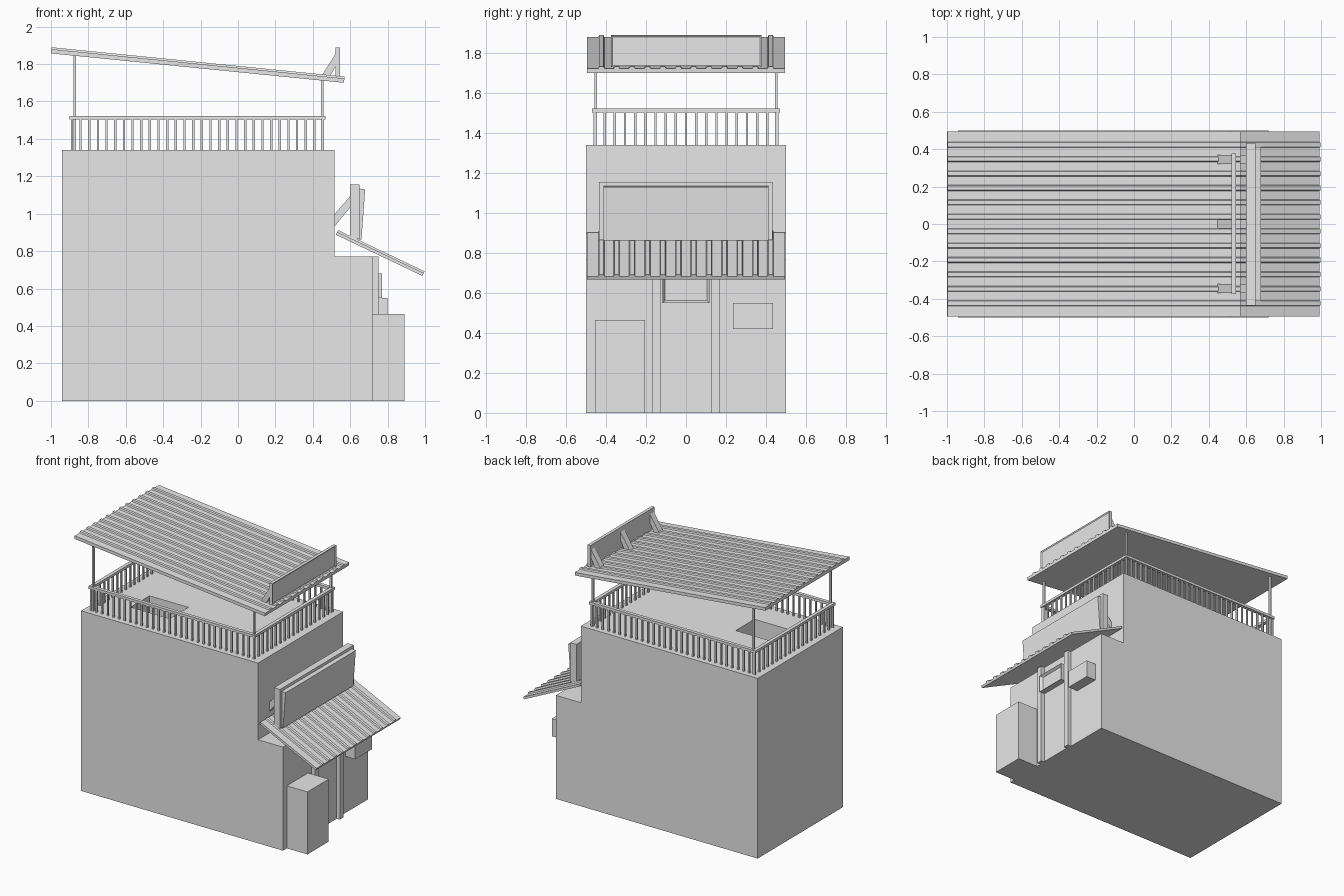
import bpy, bmesh
from mathutils import Vector

cube = bpy.data.objects.get("Cube")
if cube:
    bpy.data.objects.remove(cube, do_unlink=True)

grey = bpy.data.materials.new("plain_grey")
grey.use_nodes = True
grey.diffuse_color = (0.8, 0.8, 0.8, 1)
grey.node_tree.nodes["Principled BSDF"].inputs["Base Color"].default_value = (0.8, 0.8, 0.8, 1)


def finish(name, bm):
    bmesh.ops.recalc_face_normals(bm, faces=bm.faces)
    mesh = bpy.data.meshes.new(name)
    bm.to_mesh(mesh)
    bm.free()
    mesh.materials.append(grey)
    obj = bpy.data.objects.new(name, mesh)
    bpy.context.collection.objects.link(obj)
    return obj


def add_prism(bm, points, sweep):
    """Close a polygon and sweep it along a vector."""
    face = bm.faces.new([bm.verts.new(p) for p in points])
    ext = bmesh.ops.extrude_face_region(bm, geom=[face], use_keep_orig=True)
    verts = [g for g in ext["geom"] if isinstance(g, bmesh.types.BMVert)]
    bmesh.ops.translate(bm, verts=verts, vec=sweep)


def add_box(bm, x, y, z):
    add_prism(bm, [(x[0], y[0], z[0]), (x[1], y[0], z[0]),
                   (x[1], y[1], z[0]), (x[0], y[1], z[0])], (0, 0, z[1] - z[0]))


def box(name, x, y, z):
    bm = bmesh.new()
    add_box(bm, x, y, z)
    return finish(name, bm)


def side_profile(name, xz, y):
    bm = bmesh.new()
    add_prism(bm, [(px, y[0], pz) for px, pz in xz], (0, y[1] - y[0], 0))
    return finish(name, bm)


def framed_panel(name, x, y, z, border, depth):
    """Box with a recessed field on its +x face."""
    bm = bmesh.new()
    add_box(bm, x, y, z)
    bmesh.ops.recalc_face_normals(bm, faces=bm.faces)
    front = max(bm.faces, key=lambda f: f.calc_center_median().x)
    bmesh.ops.inset_region(bm, faces=[front], thickness=border)
    bmesh.ops.translate(bm, verts=front.verts, vec=(-depth, 0, 0))
    return finish(name, bm)


def ribbed_sheet(name, start, end, thick, rib_h=0.01, half=0.495):
    """Flat-bottomed sheet with raised ribs running down the slope."""
    a, b = Vector((start[0], 0, start[1])), Vector((end[0], 0, end[1]))
    normal = (b - a).cross(Vector((0, -1, 0))).normalized()
    if normal.z < 0:
        normal.negate()
    outline = [(-half, -thick), (-half, -rib_h)]
    for i in range(12):
        c = (i - 5.5) * 0.077
        outline += [(c - 0.015, -rib_h), (c - 0.011, 0), (c + 0.011, 0), (c + 0.015, -rib_h)]
    outline += [(half, -rib_h), (half, -thick)]
    bm = bmesh.new()
    add_prism(bm, [a + normal * h + Vector((0, y, 0)) for y, h in outline], b - a)
    return finish(name, bm)


# Stepped building body with a stair hatch cut into the deck
body = side_profile("building_body", [(-0.94, 0), (0.72, 0), (0.72, 0.77), (0.515, 0.77),
                                      (0.515, 1.34), (-0.94, 1.34)], (-0.5, 0.5))
cutter = box("hatch_cutter", (-0.70, -0.38), (-0.26, -0.04), (1.1, 1.5))
cutter.hide_render = True
cutter.hide_viewport = True
cutter.display_type = 'WIRE'
cut = body.modifiers.new("hatch", 'BOOLEAN')
cut.operation = 'DIFFERENCE'
cut.solver = 'EXACT'
cut.object = cutter
bpy.context.view_layer.update()
body_mesh = bpy.data.meshes.new_from_object(body.evaluated_get(bpy.context.evaluated_depsgraph_get()))
body.modifiers.clear()
body.data = body_mesh
bpy.data.objects.remove(cutter, do_unlink=True)

# Entrance: door, door posts, framed transom, crate and wall box
box("door", (0.715, 0.725), (-0.12, 0.12), (0, 0.55))
box("left_door_post", (0.71, 0.75), (0.125, 0.167), (0, 0.77))
box("right_door_post", (0.71, 0.75), (-0.167, -0.125), (0, 0.77))
framed_panel("transom", (0.71, 0.77), (-0.117, 0.117), (0.55, 0.68), 0.018, 0.02)
box("crate", (0.715, 0.89), (-0.455, -0.205), (0, 0.465))
box("wall_box", (0.71, 0.80), (0.235, 0.435), (0.42, 0.55))

# Ribbed roofs
ribbed_sheet("main_roof", (-0.997, 1.89), (0.57, 1.733), 0.033)
ribbed_sheet("awning", (0.535, 0.912), (0.997, 0.692), 0.027)

# Wall sign: upright board with a leaning face panel
box("wall_sign_board", (0.60, 0.65), (-0.435, 0.432), (0.865, 1.155))
side_profile("wall_sign_face", [(0.645, 1.135), (0.68, 1.13), (0.66, 0.862), (0.645, 0.862)],
             (-0.413, 0.413))

# Roof sign
framed_panel("roof_sign", (0.522, 0.545), (-0.375, 0.378), (1.73, 1.89), 0.012, 0.006)

# Three sloping braces behind each sign
for i, y in enumerate((-0.345, 0, 0.345)):
    span = (y - 0.023, y + 0.023)
    side_profile(f"wall_sign_brace_{i}", [(0.51, 0.925), (0.51, 0.99), (0.605, 1.10), (0.605, 1.04)], span)
    side_profile(f"roof_sign_brace_{i}", [(0.445, 1.735), (0.525, 1.86), (0.525, 1.795), (0.49, 1.73)], span)

# Roof posts at the deck corners
for x, top in ((-0.873, 1.852), (0.45, 1.72)):
    for y in (-0.452, 0.452):
        box("roof_post", (x - 0.007, x + 0.007), (y - 0.007, y + 0.007), (1.34, top))

# Railing: handrails and balusters around the deck
X0, X1, Y = -0.888, 0.455, 0.458
rail, bars = bmesh.new(), bmesh.new()
r, t = 0.013, 0.006


def baluster(x, y):
    add_box(bars, (x - t, x + t), (y - t, y + t), (1.34, 1.505))


for s in (-1, 1):
    add_box(rail, (X0 - r, X1 + r), (s * Y - r, s * Y + r), (1.503, 1.522))
    for i in range(30):
        baluster(X0 + (X1 - X0) * i / 29, s * Y)
for x in (X0, X1):
    add_box(rail, (x - r, x + r), (r - Y, Y - r), (1.503, 1.522))
    for i in range(1, 18):
        baluster(x, -Y + 2 * Y * i / 18)
finish("handrail", rail)
finish("balusters", bars)
